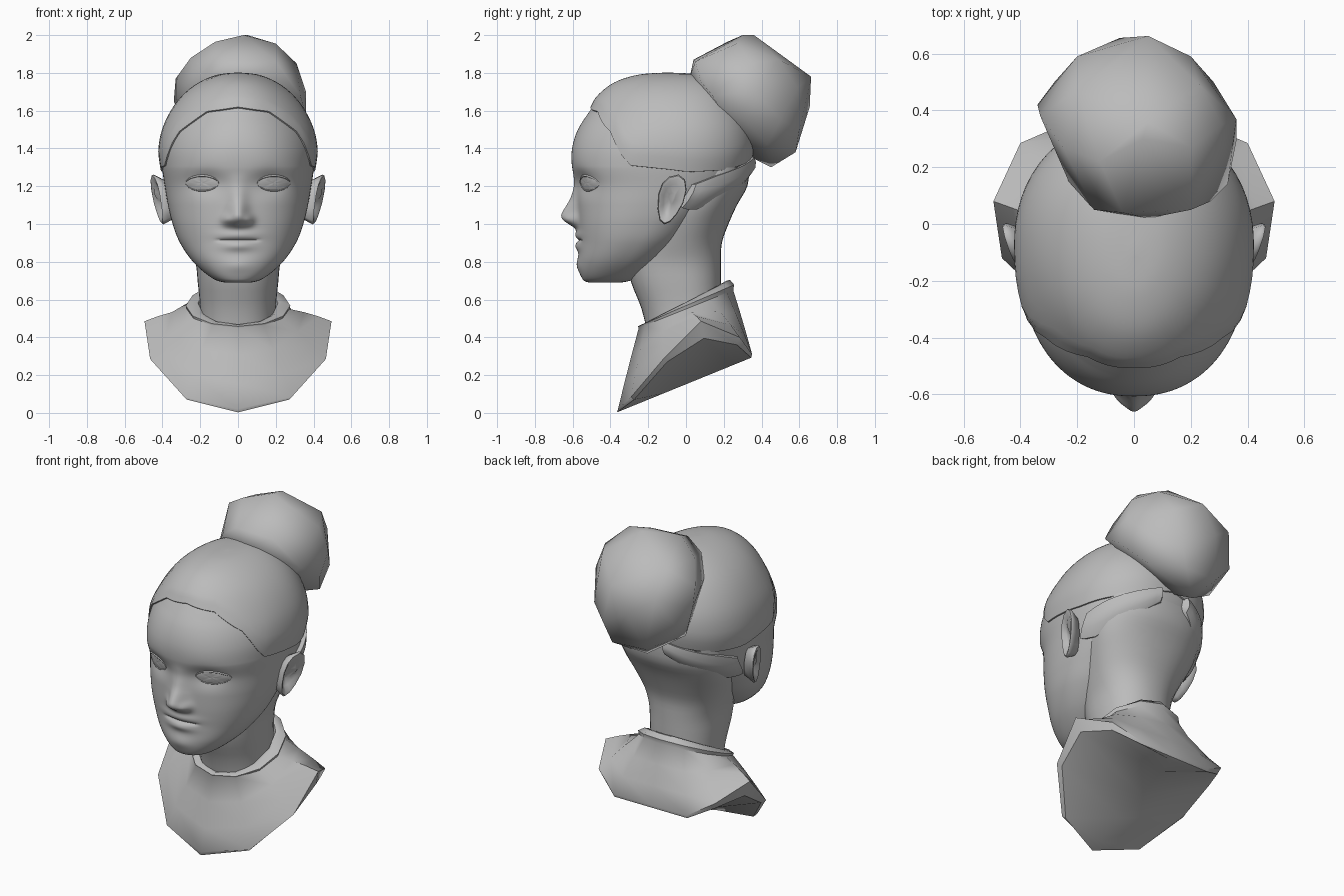
import bpy, bmesh, math
from mathutils import Vector

if "Cube" in bpy.data.objects:
    bpy.data.objects.remove(bpy.data.objects["Cube"])

clay = bpy.data.materials.new("clay_grey")
clay.diffuse_color = (0.5, 0.5, 0.5, 1)
clay.use_nodes = True
clay.node_tree.nodes["Principled BSDF"].inputs["Base Color"].default_value = clay.diffuse_color


def finish(name, bm, angle=60):
    bmesh.ops.remove_doubles(bm, verts=bm.verts, dist=0.0004)
    bmesh.ops.recalc_face_normals(bm, faces=bm.faces)
    me = bpy.data.meshes.new(name)
    bm.to_mesh(me)
    bm.free()
    ob = bpy.data.objects.new(name, me)
    bpy.context.collection.objects.link(ob)
    me.materials.append(clay)
    bpy.ops.object.select_all(action='DESELECT')
    ob.select_set(True)
    bpy.context.view_layer.objects.active = ob
    bpy.ops.object.shade_smooth_by_angle(angle=math.radians(angle))
    return ob


def loft(name, rings, closed=True, cap=(False, False), angle=60):
    bm = bmesh.new()
    vs = [[bm.verts.new(p) for p in r] for r in rings]
    n = len(rings[0])
    for a, b in zip(vs, vs[1:]):
        for i in range(n if closed else n - 1):
            j = (i + 1) % n
            bm.faces.new((a[i], a[j], b[j], b[i]))
    if cap[0]:
        bm.faces.new(vs[0])
    if cap[1]:
        bm.faces.new(vs[-1])
    return finish(name, bm, angle)


def lerp_table(table, t):
    for (a, p), (b, q) in zip(table, table[1:]):
        if t <= b:
            return p + (q - p) * max(0, t - a) / (b - a)
    return table[-1][1]


def row_at(rows, u):
    # smooth interpolation between section rows
    i = max(0, min(int(u), len(rows) - 2))
    t = u - i
    g = lambda k: rows[max(0, min(k, len(rows) - 1))]
    return [0.5 * (2 * b + (c - a) * t + (2 * a - 5 * b + 4 * c - d) * t * t
                   + (3 * b - a - 3 * c + d) * t ** 3)
            for a, b, c, d in zip(g(i - 1), g(i), g(i + 1), g(i + 2))]


# section rows: height, half width, front, back
HEAD = [(.69, 0, -.43, -.43), (.692, .08, -.52, -.33), (.72, .147, -.553, -.25),
        (.80, .238, -.568, -.12), (.90, .307, -.565, 0), (1.0, .346, -.572, .1),
        (1.1, .371, -.575, .2), (1.2, .388, -.578, .29), (1.3, .402, -.603, .335),
        (1.4, .405, -.603, .35), (1.5, .385, -.572, .34), (1.6, .337, -.508, .30),
        (1.68, .272, -.445, .25), (1.74, .19, -.36, .18), (1.775, .1, -.24, .07),
        (1.785, 0, -.1, -.1)]
NECK = [(.4, .2, -.2, .19), (.55, .2, -.235, .185), (.69, .213, -.29, .185),
        (.8, .225, -.31, .185), (.9, .258, -.29, .19), (1.0, .297, -.25, .225),
        (1.1, .332, -.2, .27), (1.2, .345, -.2, .325), (1.3, .33, -.1, .335)]


def section(rows, u, th, off=0.0):
    z, hx, yf, yb = row_at(rows, u)
    yc = yb - 0.45 * (yb - yf)
    s, c = math.sin(th), math.cos(th)
    n = lerp_table([(1.3, 2.3), (1.55, 2.0)], z) if c > 0 else 2.2
    r = (abs(s) ** n + abs(c) ** n) ** (-1 / n)
    p = Vector((max(hx, 0) * r * s, yc - r * c * ((yc - yf) if c > 0 else (yb - yc)), z))
    if off:
        p += (p - Vector((0, -.1, 1.25))).normalized() * off
    return p


def u_of_z(z):
    return lerp_table([(r[0], i) for i, r in enumerate(HEAD)], z)


NOSE = [(.965, 0), (.985, .02), (1.008, .06), (1.035, .082), (1.06, .074),
        (1.13, .034), (1.2, .014), (1.27, 0)]


def bump(x, z, cx, cz, sx, sz):
    return math.exp(-((x - cx) / sx) ** 2 - ((z - cz) / sz) ** 2)


def relief(x, z):
    # forward push of nose, lips, chin and eye sockets
    x = abs(x)
    nose = sum(lerp_table(NOSE, z + d) for d in (-.016, -.008, 0, .008, .016)) / 5 if .94 < z < 1.29 else 0
    d = nose * 1.12 * math.exp(-abs(x / (.05 + .06 * max(0, 1.12 - z))) ** 2.1)
    d += .024 * bump(x, z, .058, 1.022, .028, .028)
    d += .018 * bump(x, z, 0, .942, .1, .026) + .02 * bump(x, z, 0, .884, .085, .027)
    d -= .012 * math.exp(-(x / .112) ** 8 - ((z - .914) / .007) ** 2)
    d += .012 * bump(x, z, 0, .78, .08, .04)
    d -= .026 * bump(x, z, .175, 1.22, .09, .06)
    return d


# head with sculpted face, denser towards the front
SEG = 112
thetas = [t - .45 * math.sin(t) for t in (2 * math.pi * i / SEG for i in range(SEG))]
rings = []
for k in range((len(HEAD) - 1) * 14 + 1):
    ring = []
    for th in thetas:
        p = section(HEAD, k / 14, th)
        if math.cos(th) > 0:
            p.y -= relief(p.x, p.z) * min(1, math.cos(th) * 3)
        ring.append(p)
    rings.append(ring)
loft("head", rings)
face = [p for r in rings for p in r if p.y < -.3 and p.x >= 0 and 1.1 < p.z < 1.32]


def face_y(x, z):
    near = sorted(((p.x - x) ** 2 + (p.z - z) ** 2 + 1e-6, p.y) for p in face)[:5]
    return sum(y / d for d, y in near) / sum(1 / d for d, y in near)


# neck
loft("neck", [[section(NECK, k / 3, 2 * math.pi * i / 32) for i in range(32)]
              for k in range((len(NECK) - 1) * 3 + 1)])

# hair cap, following a hairline height around the head
LINE = [(0, 1.612), (28, 1.59), (52, 1.48), (66, 1.31), (104, 1.275), (132, 1.285), (180, 1.36)]
hair = []
for k in range(-1, 25):
    ring = []
    for i in range(64):
        th = 2 * math.pi * i / 64
        u0 = u_of_z(lerp_table(LINE, math.degrees(min(th, 2 * math.pi - th))))
        t = max(k, 0) / 24
        off = -.02 if k < 0 else .009 + .008 * min(1, k / 3)
        ring.append(section(HEAD, u0 + (len(HEAD) - 1 - u0) * t, th, off))
    hair.append(ring)
loft("hair_cap", hair, angle=45)

# swept strands behind the ears
LOW = [(106, 1.12), (112, 1.09), (125, 1.09), (150, 1.18), (172, 1.29)]
HIGH = [(106, 1.20), (125, 1.255), (150, 1.31), (172, 1.36)]
for side, label in ((1, "right"), (-1, "left")):
    strand = []
    for j, off in ((0, -.03), (0, .03), (.33, .042), (.66, .038), (1, .024), (1, -.03)):
        row = []
        for i in range(15):
            deg = 106 + 66 * i / 14
            lo, hi = lerp_table(LOW, deg), lerp_table(HIGH, deg)
            p = section(HEAD, u_of_z(lo + (hi - lo) * j), math.radians(deg),
                        -.03 if i in (0, 14) else off)
            row.append((p.x * side, p.y, p.z))
        strand.append(row)
    loft(label + "_hair_strand", strand, closed=False, angle=50)

# hair bun: faceted ball
BUN = [(.03, .3, 2), (.05, .36, 2), (-.12, .22, 1.965), (.2, .27, 1.955), (-.04, .04, 1.87),
       (.2, .05, 1.86), (-.14, .05, 1.8), (.05, .02, 1.78), (.27, .08, 1.75), (-.34, .42, 1.65),
       (-.33, .38, 1.77), (-.25, .27, 1.88), (-.23, .15, 1.7), (-.28, .5, 1.55), (.36, .37, 1.7),
       (.36, .29, 1.58), (.31, .35, 1.85), (.33, .14, 1.68), (.05, .662, 1.78), (-.05, .655, 1.62),
       (.2, .59, 1.72), (-.2, .59, 1.72), (.15, .6, 1.5), (.03, .5, 1.893), (-.05, .45, 1.3),
       (.1, .58, 1.38), (-.12, .57, 1.39), (.26, .43, 1.42), (-.25, .36, 1.43), (0, .33, 1.36),
       (.23, .49, 1.87), (-.2, .47, 1.87), (.28, .5, 1.55)]
bm = bmesh.new()
for p in BUN:
    bm.verts.new(p)
bmesh.ops.convex_hull(bm, input=bm.verts)
finish("hair_bun", bm, 70)

# ears: bowl-shaped outline flaring outwards to the back
EAR = [(-.15, 1.08), (-.145, 1.16), (-.125, 1.215), (-.09, 1.25), (-.04, 1.262), (-.005, 1.235),
       (.003, 1.18), (-.015, 1.11), (-.05, 1.05), (-.085, 1.01), (-.115, .998), (-.14, 1.02)]
for side, label in ((1, "right"), (-1, "left")):
    layers = []
    for scale, out in ((.75, -.06), (.92, -.02), (1, .0), (.95, .01), (.8, .008), (.6, -.006), (.25, -.01)):
        layers.append([(side * (.4 + .28 * max(0, y + .15) + out + .12 * (z - 1.13)),
                        -.075 + (y + .075) * scale, 1.135 + (z - 1.135) * scale) for y, z in EAR])
    loft(label + "_ear", layers, cap=(True, True))

# eyes: almond balls with thin lids, laid on the face
for side, label in ((1, "right"), (-1, "left")):
    def eye_point(a, r=1.0, lift=0.0):
        x = .19 + .084 * math.cos(a) * r
        z = 1.216 + .038 * math.sin(a) * abs(math.sin(a)) ** .2 * r
        return Vector((side * x, face_y(x, z) - lift, z))

    loft(label + "_eye", [[eye_point(2 * math.pi * i / 28, r, .002 + .014 * (1 - r * r))
                           for i in range(28)] for r in (1, .85, .65, .4, .15, 0)])
    for lid, start, thick in (("upper_lid", 0, .008), ("lower_lid", math.pi, .005)):
        tube = []
        for i in range(15):
            p = eye_point(start + math.pi * i / 14, 1.06, 0)
            w = thick * (.35 + .65 * math.sin(math.pi * i / 14))
            tube.append([p + Vector((0, w * math.cos(q), w * .8 * math.sin(q)))
                         for q in (math.pi * m / 4 for m in range(8))])
        loft(label + "_" + lid, tube, cap=(True, True), angle=80)

# garment: tilted collar rings spreading to an angular shoulder rim
def collar(rx, ry, zc, dz):
    return [(rx * math.sin(a), -ry * math.cos(a), zc - dz * math.cos(a))
            for a in (math.pi * i / 6 for i in range(12))]


def mirrored(half):
    return half + [(-x, y, z) for x, y, z in half[-2:0:-1]]


def between(a, b, t, lift):
    return [tuple(p + (q - p) * t + (lift if k == 2 else 0)
                  for k, (p, q) in enumerate(zip(u, v))) for u, v in zip(a, b)]


rim = mirrored([(0, -.36, .02), (.285, -.29, .085), (.465, -.12, .285), (.495, .08, .485),
                (.40, .285, .40), (.25, .35, .31), (0, .35, .31)])
edge = mirrored([(0, -.365, .003), (.27, -.275, .07), (.445, -.1, .27), (.47, .095, .395),
                 (.385, .27, .36), (.25, .345, .292), (0, .345, .292)])
base = collar(.272, .25, .55, .1)
loft("garment", [collar(.19, .19, .48, .11), collar(.212, .215, .582, .118),
                 collar(.235, .233, .586, .118), collar(.277, .255, .568, .11), base,
                 between(base, rim, .35, .006), between(base, rim, .7, .006), rim, edge], angle=50)

# underside: shallow keel folding down to the centre line
keel = [(0, -.365 + .71 * t, .003 + .289 * t) for t in (0, .1, .35, .6, .85, .97, 1)]
loft("garment_underside", [edge[:7], keel, [(-x, y, z) for x, y, z in edge[:7]]],
     closed=False, angle=60)
